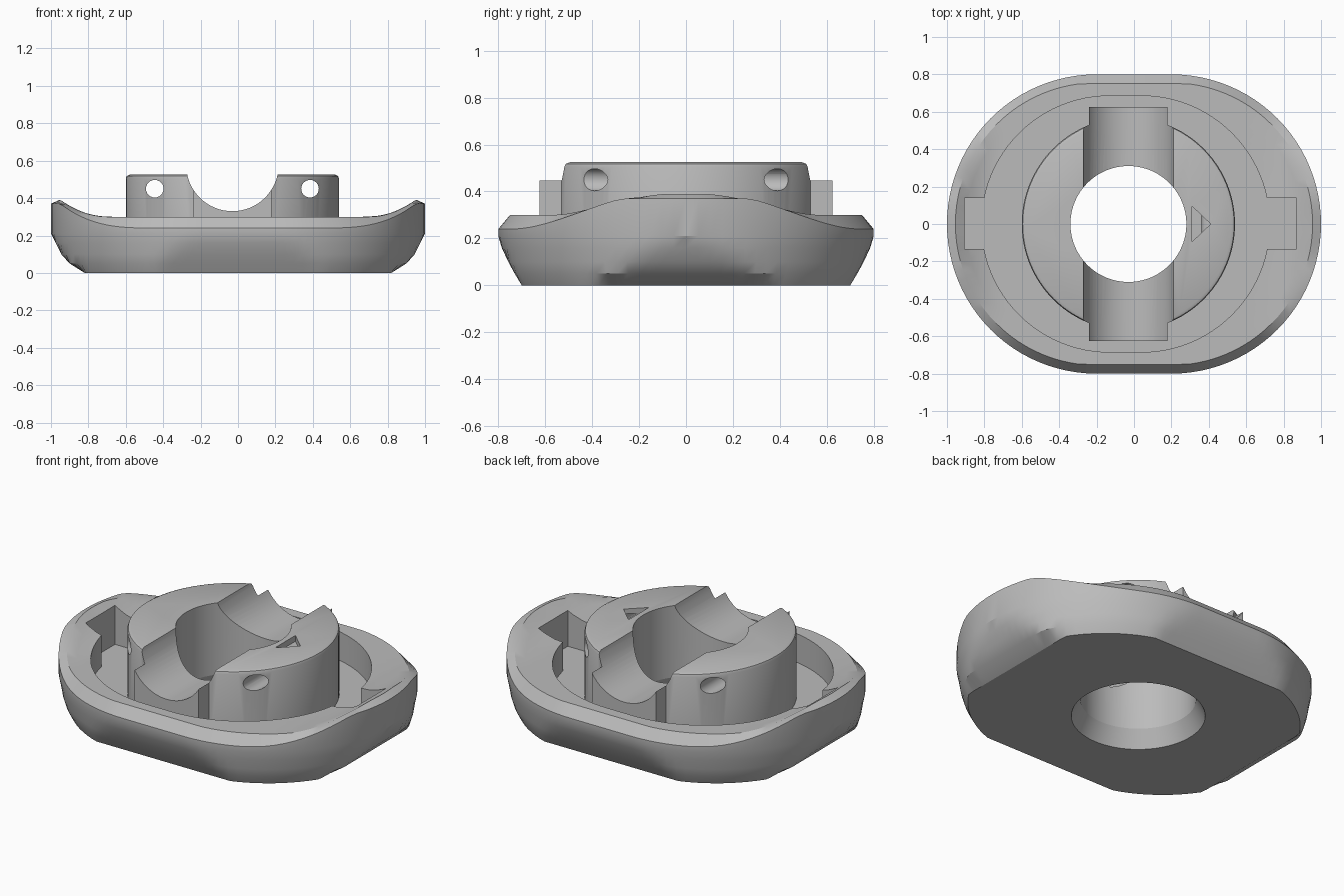
import bpy, bmesh
from math import sin, cos, pi

if "Cube" in bpy.data.objects:
    bpy.data.objects.remove(bpy.data.objects["Cube"])

grey = bpy.data.materials.new("matte_grey")
grey.use_nodes = True
COLOUR = (0.5, 0.5, 0.5, 1)
grey.diffuse_color = COLOUR
grey.node_tree.nodes["Principled BSDF"].inputs["Base Color"].default_value = COLOUR

CX = -0.03      # axis of hub, bore and saddle
FLOOR = 0.13    # floor of the ring groove


def outline(r, half, z, cx=0, xmax=9, ymax=9, n=48):
    """Stadium outline with flattened sides; z may be a function of x."""
    pts = []
    for side in (1, -1):
        for i in range(n + (half > 0)):
            a = -pi / 2 + pi * i / n
            x = max(-xmax, min(xmax, side * (half + r * cos(a))))
            y = max(-ymax, min(ymax, side * r * sin(a)))
            pts.append((x + cx, y, z(x) if callable(z) else z))
    return pts


def loft(name, rings):
    """Closed solid through a stack of outlines."""
    bm = bmesh.new()
    loops = [[bm.verts.new(p) for p in ring] for ring in rings]
    for low, high in zip(loops, loops[1:]):
        for i in range(len(low)):
            j = (i + 1) % len(low)
            bm.faces.new((low[i], low[j], high[j], high[i]))
    bm.faces.new(loops[0][::-1])
    bm.faces.new(loops[-1])
    bmesh.ops.remove_doubles(bm, verts=bm.verts, dist=1e-5)
    bmesh.ops.recalc_face_normals(bm, faces=bm.faces)
    mesh = bpy.data.meshes.new(name)
    bm.to_mesh(mesh)
    bm.free()
    obj = bpy.data.objects.new(name, mesh)
    bpy.context.collection.objects.link(obj)
    mesh.materials.append(grey)
    return obj


def box(name, x0, x1, y0, y1, z0, z1):
    corners = [(x0, y0), (x1, y0), (x1, y1), (x0, y1)]
    return loft(name, [[(x, y, z) for x, y in corners] for z in (z0, z1)])


def rod(name, r, x, z, n):
    """Long cylinder along y."""
    return loft(name, [[(x + r * cos(2 * pi * i / n), y, z + r * sin(2 * pi * i / n))
                        for i in range(n)] for y in (-1, 1)])


def combine(obj, tool, operation="DIFFERENCE", keep=False):
    mod = obj.modifiers.new("combine", "BOOLEAN")
    mod.operation, mod.solver, mod.object = operation, "EXACT", tool
    bpy.context.view_layer.objects.active = obj
    bpy.ops.object.modifier_apply(modifier=mod.name)
    if not keep:
        bpy.data.objects.remove(tool)


def top(x):
    """Upper face: flat, sweeping up towards both ends."""
    t = max(0, min(1, (abs(x) - 0.7) / 0.25))
    return 0.3 + 0.09 * t * t


def rim(x):
    """Outer edge of the upper chamfer."""
    t = max(0, min(1, (abs(x) - 0.45) / 0.5))
    return 0.24 + 0.13 * t ** 3


# Base: drafted underside, rounded wall, chamfered upswept rim
base = loft("base", [
    outline(0.74, 0.2, 0, xmax=0.82, ymax=0.70),
    outline(0.765, 0.2, 0.05, xmax=0.90, ymax=0.73),
    outline(0.78, 0.2, 0.10, xmax=0.945, ymax=0.757),
    outline(0.79, 0.2, 0.16, xmax=0.975, ymax=0.785),
    outline(0.80, 0.2, 0.21),
    outline(0.80, 0.2, rim),
    outline(0.755, 0.2, top, ymax=0.75),
    outline(0.70, 0.2, top),
    outline(0.65, 0.2, top),
    outline(0.58, 0.2, top),
    outline(0.48, 0.2, top),
])

# Ring groove with a key notch at each end
combine(base, loft("groove_cutter", [outline(0.685, 0.085, z, cx=-0.045) for z in (FLOOR, 1)]))
combine(base, box("notch_cutter", -0.905, 0.87, -0.135, 0.14, FLOOR, 1))

# Hub with softened top edge, plus the cross arms
hub = loft("hub", [
    outline(r, 0, z, cx=CX)
    for r, z in ((0.57, FLOOR - 0.02), (0.57, 0.505), (0.565, 0.518), (0.55, 0.525))])
combine(hub, box("arms", CX - 0.21, CX + 0.21, -0.625, 0.625, FLOOR - 0.02, 0.46), "UNION")

# Round saddle channel, pin holes and engraved arrow
combine(hub, rod("saddle_cutter", 0.247, CX, 0.577, 64))
for x in (-0.415, 0.415):
    combine(hub, rod("pin_hole_cutter", 0.047, CX + x, 0.45, 24))
arrow = [(0.31, -0.095), (0.41, 0), (0.31, 0.095)]
combine(hub, loft("arrow_cutter", [[(x, y, z) for x, y in arrow] for z in (0.49, 0.6)]))

# Central bore, flared at the underside
bore = loft("bore_cutter", [
    outline(r, 0, z, cx=CX) for r, z in ((0.365, -0.01), (0.31, 0.10), (0.31, 0.7))])
combine(base, bore, keep=True)
combine(hub, bore)

# Smooth shading with crisp edges
bpy.ops.object.select_all(action="DESELECT")
for obj in (base, hub):
    obj.select_set(True)
bpy.context.view_layer.objects.active = base
bpy.ops.object.shade_smooth_by_angle(angle=pi / 7)
